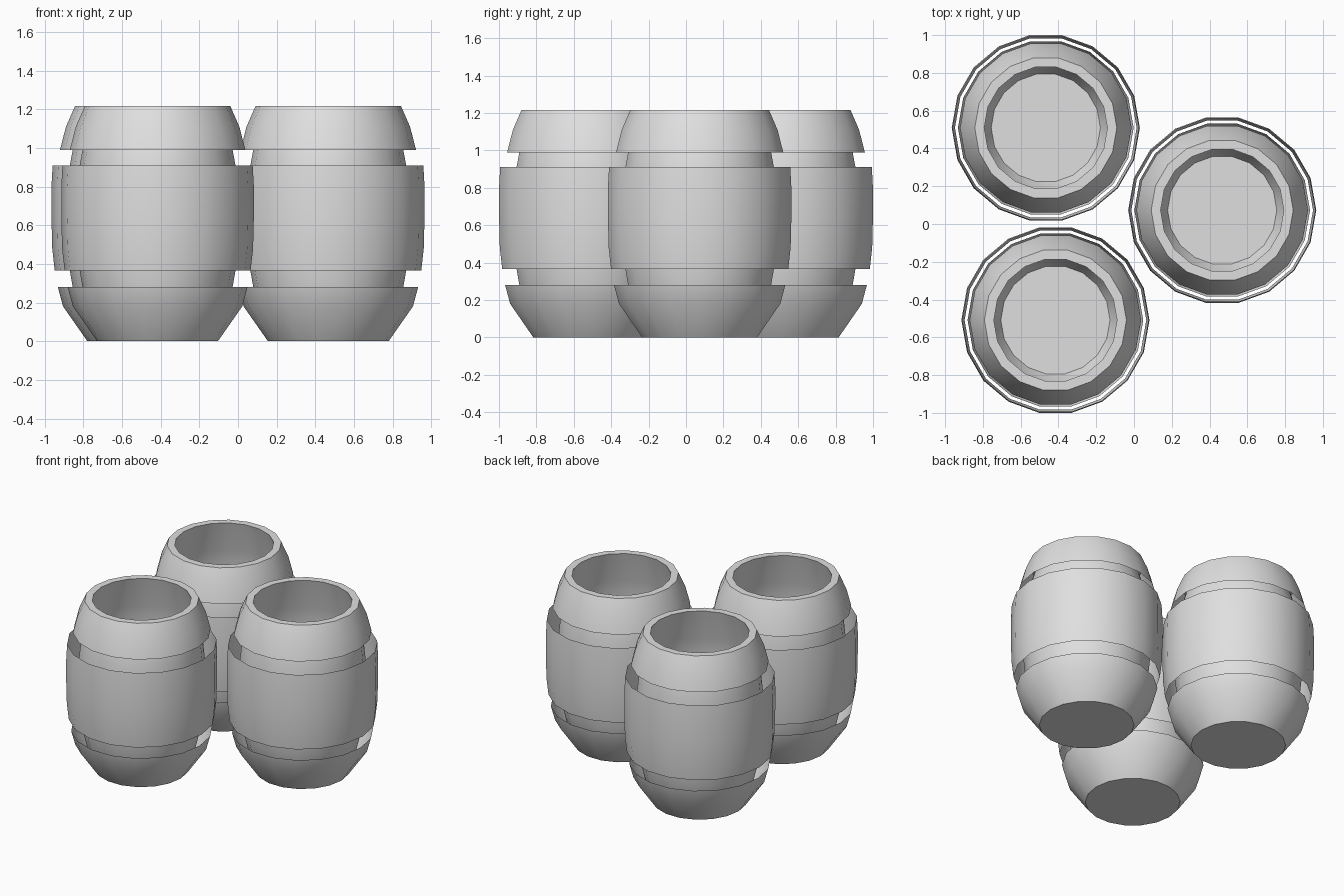
import bpy
import bmesh
from math import cos, sin, radians, tau

cube = bpy.data.objects.get("Cube")
if cube:
    bpy.data.objects.remove(cube, do_unlink=True)

SIDES = 18

# Single grey material
grey = bpy.data.materials.new("light_grey")
grey.use_nodes = True
colour = (0.74, 0.74, 0.74, 1)
grey.diffuse_color = colour
grey.node_tree.nodes["Principled BSDF"].inputs["Base Color"].default_value = colour


def lathe(name, profile, cap=False, flat_row=None, flat_step=1):
    """Turn a (radius, height) profile into an open thin shell, optionally capped at its start.
    On flat_row, every flat_step-th face stays flat shaded."""
    bm = bmesh.new()
    rings = [[bm.verts.new((r * cos(tau * k / SIDES), r * sin(tau * k / SIDES), z))
              for k in range(SIDES)] for r, z in profile]
    for row, (low, high) in enumerate(zip(rings, rings[1:])):
        for k in range(SIDES):
            n = (k + 1) % SIDES
            face = bm.faces.new((low[k], low[n], high[n], high[k]))
            face.smooth = row != flat_row or (k + 1) % flat_step != 0
    if cap:
        bm.faces.new(rings[0][::-1])
    mesh = bpy.data.meshes.new(name)
    bm.to_mesh(mesh)
    bm.free()
    mesh.set_sharp_from_angle(angle=radians(35))
    mesh.materials.append(grey)
    return mesh


# Thin shells of one barrel, each listed from the bottom up
parts = [
    lathe("base_cup", [(0.312, 0), (0.438, 0.18), (0.465, 0.28)], cap=True),
    lathe("middle_band", [(0.481, 0.365), (0.494, 0.48), (0.498, 0.64), (0.498, 0.80),
                          (0.492, 0.91)]),
    lathe("top_collar", [(0.454, 0.99), (0.423, 1.11), (0.376, 1.217), (0.326, 1.217)]),
    lathe("inner_barrel", [(0.289, 0.02), (0.36, 0.16), (0.388, 0.28), (0.403, 0.365),
                           (0.43, 0.64), (0.403, 0.91), (0.388, 0.99), (0.326, 1.217)],
          cap=True, flat_row=2),
]

# Three matching barrels
for place, x, y in (("back", -0.467, 0.509),
                    ("side", 0.467, 0.073),
                    ("front", -0.416, -0.509)):
    for mesh in parts:
        part = bpy.data.objects.new(place + "_" + mesh.name, mesh)
        part.location = (x, y, 0)
        bpy.context.collection.objects.link(part)
